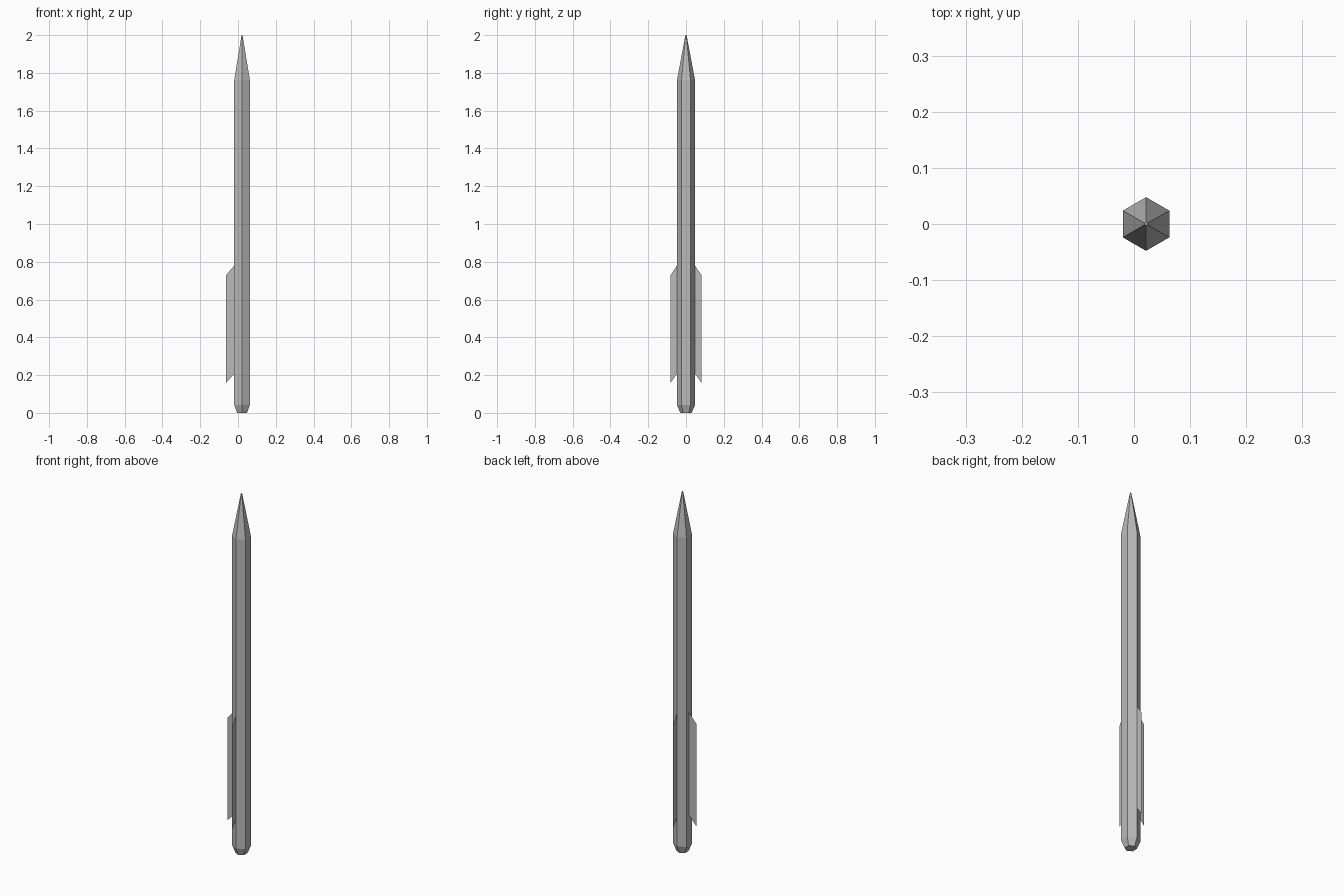
import bpy
import bmesh
from math import cos, sin, radians

cube = bpy.data.objects.get("Cube")
if cube:
    bpy.data.objects.remove(cube, do_unlink=True)

CENTER_X = 0.0215
RADIUS = 0.0478
APOTHEM = RADIUS * cos(radians(30))

grey = bpy.data.materials.new("grey metal")
grey.use_nodes = True
grey.diffuse_color = (0.5, 0.5, 0.5, 1)
grey.node_tree.nodes["Principled BSDF"].inputs["Base Color"].default_value = (0.5, 0.5, 0.5, 1)


def add_object(name, bm):
    mesh = bpy.data.meshes.new(name)
    bm.to_mesh(mesh)
    bm.free()
    mesh.materials.append(grey)
    obj = bpy.data.objects.new(name, mesh)
    obj.location.x = CENTER_X
    bpy.context.collection.objects.link(obj)
    return obj


def lathe_hexagon(name, profile):
    """Six-sided closed body through (radius, height) rings."""
    bm = bmesh.new()
    rings = []
    for r, z in profile:
        angles = [radians(30 + 60 * i) for i in range(6)]
        rings.append([bm.verts.new((r * cos(a), r * sin(a), z)) for a in angles])
    for low, high in zip(rings, rings[1:]):
        for i in range(6):
            j = (i + 1) % 6
            bm.faces.new((low[i], low[j], high[j], high[i]))
    bm.faces.new(rings[0][::-1])
    bm.faces.new(rings[-1])
    return add_object(name, bm)


def flat_fin(name, angle, root, tip):
    """Paper-thin swept fin standing out from the body."""
    bm = bmesh.new()
    outline = [(root, 0.207), (tip, 0.158), (tip, 0.728), (root, 0.78)]
    bm.faces.new([bm.verts.new((r, 0, z)) for r, z in outline])
    fin = add_object(name, bm)
    fin.rotation_euler.z = radians(angle)
    return fin


# Hexagonal body with tapered tail and pointed nose
lathe_hexagon("body", [(0.030, 0), (RADIUS, 0.042), (RADIUS, 1.762), (0.003, 2)])

# Three fins: front and back on the hexagon corners, right on a flat side
flat_fin("back_fin", 90, RADIUS, 0.083)
flat_fin("front_fin", 270, RADIUS, 0.083)
flat_fin("right_fin", 180, APOTHEM, 0.086)
